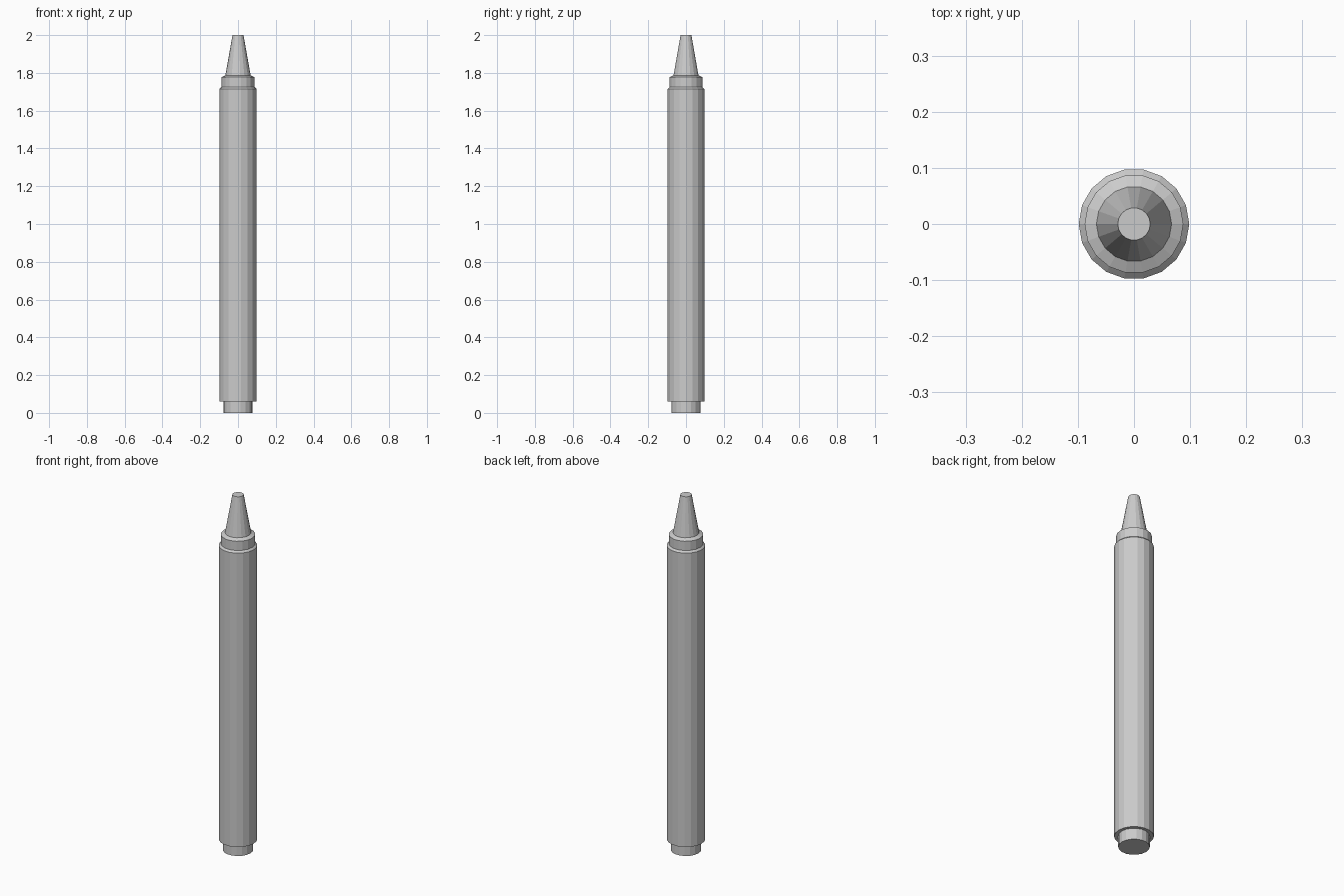
import bpy, bmesh
from math import cos, sin, pi

if "Cube" in bpy.data.objects:
    bpy.data.objects.remove(bpy.data.objects["Cube"])

SIDES = 18


def lathe(name, profile, cap_bottom=False, cap_top=False):
    """Turn a (radius, height) profile, listed bottom to top, around z."""
    bm = bmesh.new()
    rings = [[bm.verts.new((r * cos(2 * pi * i / SIDES), r * sin(2 * pi * i / SIDES), z))
              for i in range(SIDES)] for r, z in profile]
    for low, high in zip(rings, rings[1:]):
        for i in range(SIDES):
            j = (i + 1) % SIDES
            bm.faces.new((low[i], low[j], high[j], high[i]))
    if cap_bottom:
        bm.faces.new(rings[0][::-1])
    if cap_top:
        bm.faces.new(rings[-1])
    mesh = bpy.data.meshes.new(name)
    bm.to_mesh(mesh)
    bm.free()
    obj = bpy.data.objects.new(name, mesh)
    bpy.context.collection.objects.link(obj)
    return obj


# Stub at the bottom end
lathe("bottom_stub", [(0.078, 0), (0.078, 0.062)], cap_bottom=True)

# Paper sleeve with sloped upper rim
lathe("sleeve", [(0.078, 0.062), (0.0985, 0.06), (0.0985, 1.715), (0.088, 1.725)])

# Exposed collar with sloped shoulder
lathe("collar", [(0.088, 1.725), (0.088, 1.777), (0.067, 1.787)])

# Tapered tip with flat end
lathe("tip", [(0.067, 1.787), (0.029, 2.0)], cap_top=True)
